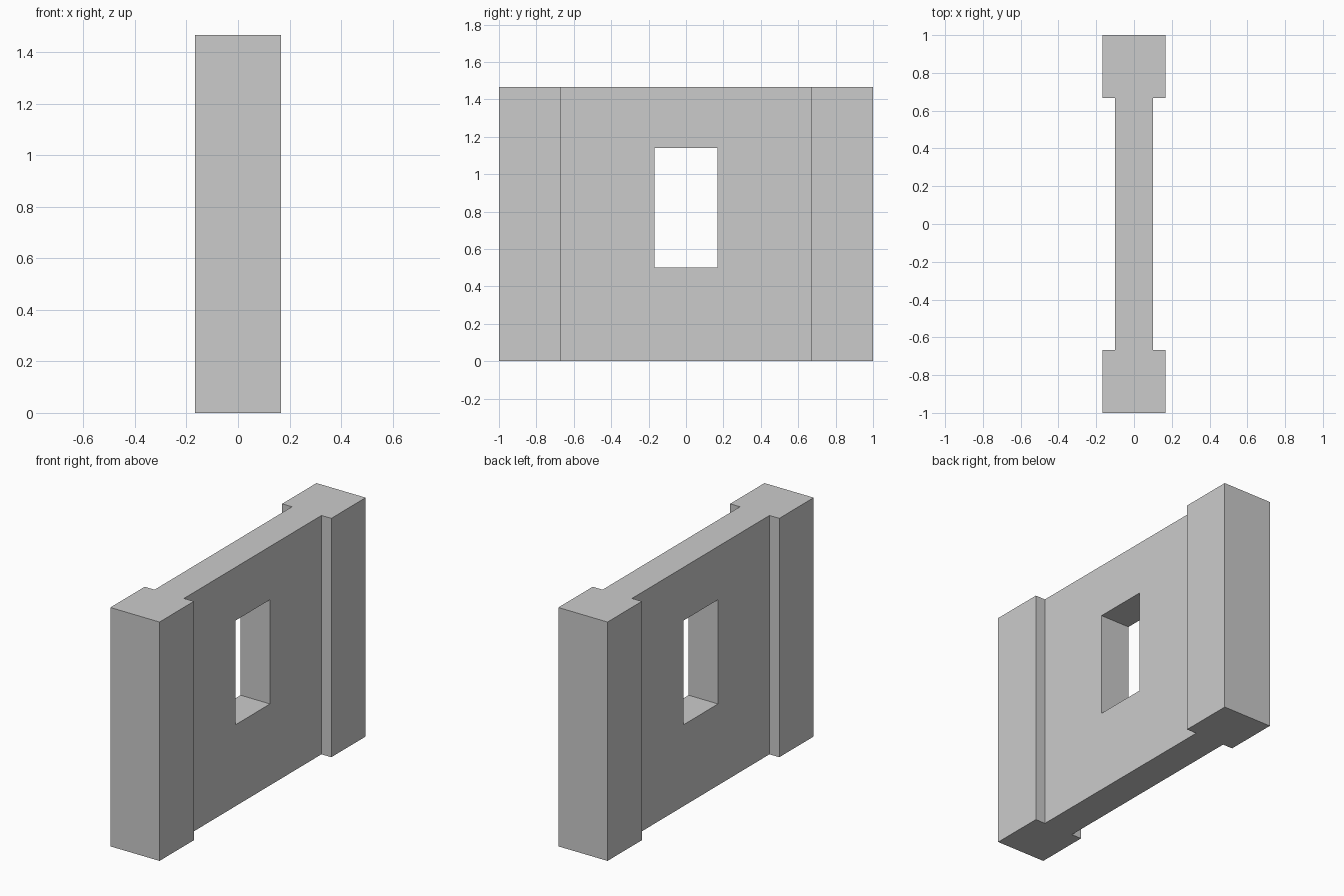
import bpy, bmesh

if "Cube" in bpy.data.objects:
    bpy.data.objects.remove(bpy.data.objects["Cube"])

HEIGHT = 1.467
PILLAR_X, PANEL_X = 0.167, 0.1      # half thicknesses
END_Y, PILLAR_Y = 1.0, 0.667        # pillar outer and inner edges
WINDOW_Y, WINDOW_Z = 0.168, (0.5, 1.14)


def prism(name, outline, z0, z1):
    """Extrude a closed xy outline from z0 to z1."""
    bm = bmesh.new()
    base = bm.faces.new([bm.verts.new((x, y, z0)) for x, y in outline])
    top = bmesh.ops.extrude_face_region(bm, geom=[base], use_keep_orig=True)["geom"]
    for v in top:
        if isinstance(v, bmesh.types.BMVert):
            v.co.z = z1
    bmesh.ops.recalc_face_normals(bm, faces=bm.faces)
    mesh = bpy.data.meshes.new(name)
    bm.to_mesh(mesh)
    bm.free()
    obj = bpy.data.objects.new(name, mesh)
    bpy.context.collection.objects.link(obj)
    return obj


# Wall: thin panel between two thicker end pillars, one I-shaped plan
half = [(PILLAR_X, -END_Y), (PILLAR_X, -PILLAR_Y), (PANEL_X, -PILLAR_Y),
        (PANEL_X, PILLAR_Y), (PILLAR_X, PILLAR_Y), (PILLAR_X, END_Y)]
wall = prism("wall", half + [(-x, y) for x, y in reversed(half)], 0, HEIGHT)

# Window opening through the panel
cutter = prism("window_cutter",
               [(-0.3, -WINDOW_Y), (0.3, -WINDOW_Y), (0.3, WINDOW_Y), (-0.3, WINDOW_Y)],
               *WINDOW_Z)
cutter.hide_render = True
cut = wall.modifiers.new("window", 'BOOLEAN')
cut.operation = 'DIFFERENCE'
cut.solver = 'EXACT'
cut.object = cutter

# Apply the cut and remove the helper
bpy.context.view_layer.objects.active = wall
wall.select_set(True)
bpy.ops.object.modifier_apply(modifier=cut.name)
bpy.data.objects.remove(cutter)
